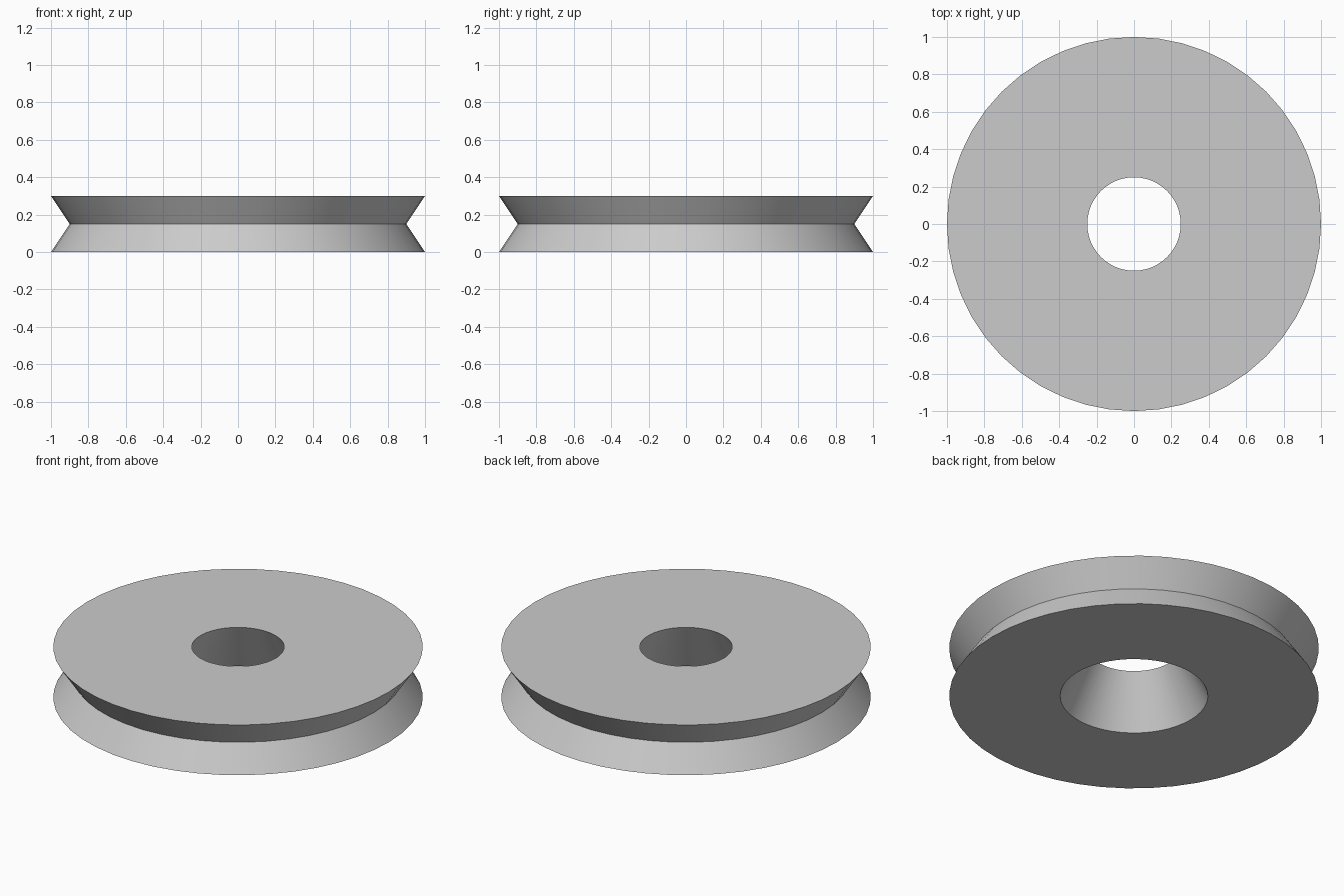
import bpy
import bmesh
from math import cos, sin, pi, radians

cube = bpy.data.objects.get("Cube")
if cube:
    bpy.data.objects.remove(cube, do_unlink=True)

SIDES = 48
# Closed cross-section (radius, height): V-grooved rim and tapered bore
PROFILE = [(0.40, 0.0), (1.0, 0.0), (0.90, 0.15), (1.0, 0.30), (0.25, 0.30)]

# Plain grey material
grey = bpy.data.materials.new("plain grey")
grey.use_nodes = True
color = (0.6, 0.6, 0.6, 1.0)
grey.diffuse_color = color
grey.node_tree.nodes["Principled BSDF"].inputs["Base Color"].default_value = color

# Revolve the cross-section into a ring
bm = bmesh.new()
rings = [[bm.verts.new((r * cos(2 * pi * i / SIDES), r * sin(2 * pi * i / SIDES), z))
          for i in range(SIDES)] for r, z in PROFILE]
for k, lower in enumerate(rings):
    upper = rings[(k + 1) % len(rings)]
    for i in range(SIDES):
        j = (i + 1) % SIDES
        bm.faces.new((lower[i], lower[j], upper[j], upper[i]))
bmesh.ops.recalc_face_normals(bm, faces=bm.faces)

mesh = bpy.data.meshes.new("grooved_wheel")
bm.to_mesh(mesh)
bm.free()
mesh.materials.append(grey)
wheel = bpy.data.objects.new("grooved_wheel", mesh)
bpy.context.collection.objects.link(wheel)

# Smooth curved walls, keep the rims crisp
bpy.ops.object.select_all(action="DESELECT")
wheel.select_set(True)
bpy.context.view_layer.objects.active = wheel
bpy.ops.object.shade_smooth_by_angle(angle=radians(30))
